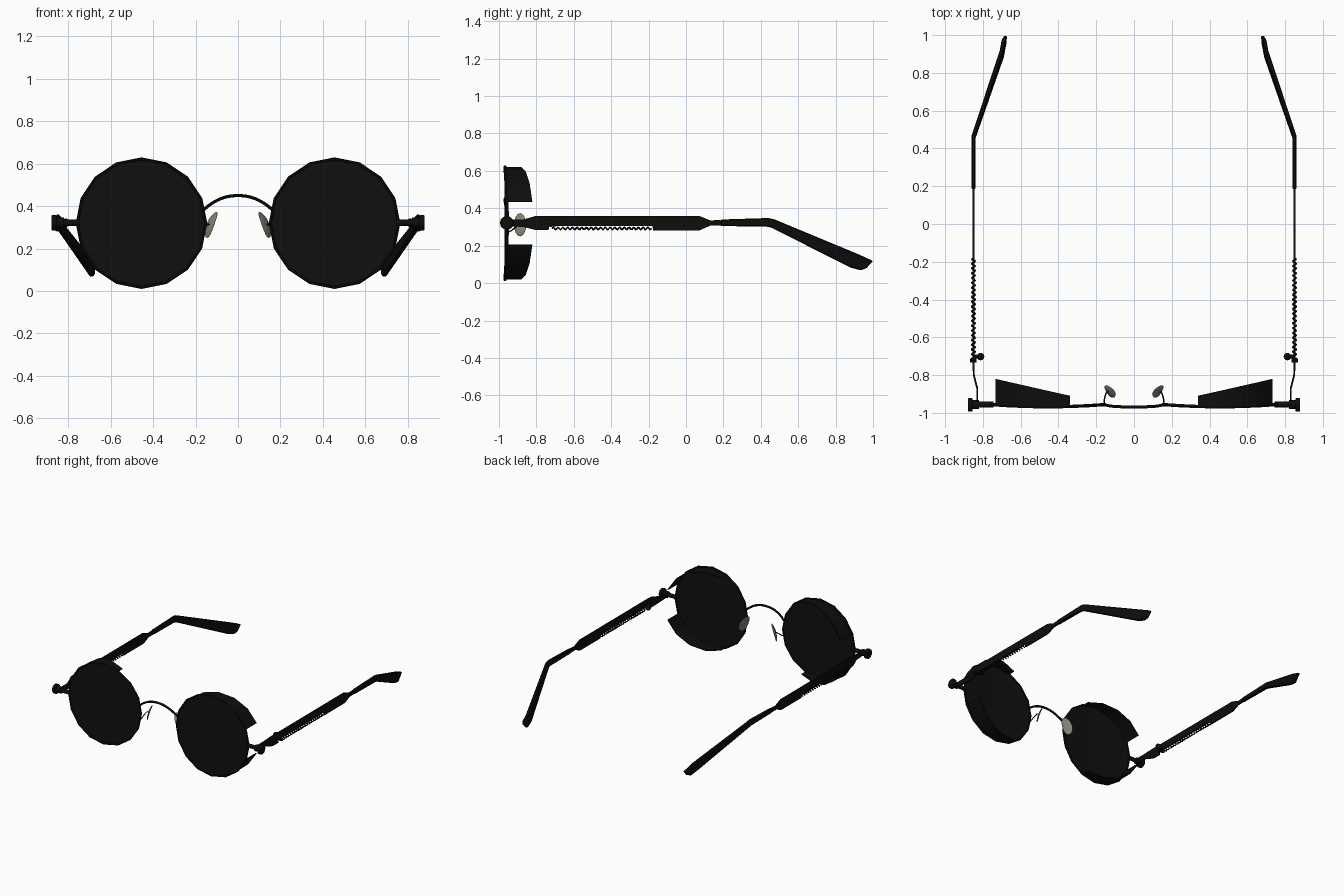
import bpy, bmesh, math
from mathutils import Vector, Matrix

cube = bpy.data.objects.get("Cube")
if cube:
    bpy.data.objects.remove(cube, do_unlink=True)


def material(name, color, rough):
    m = bpy.data.materials.new(name)
    m.use_nodes = True
    m.diffuse_color = (*color, 1)
    node = m.node_tree.nodes["Principled BSDF"]
    node.inputs["Base Color"].default_value = (*color, 1)
    node.inputs["Roughness"].default_value = rough
    return m


BLACK = material("black metal", (0.004, 0.004, 0.004), 0.5)
LENS = material("black lens", (0.005, 0.005, 0.005), 0.5)
PAD = material("clear grey silicone", (0.23, 0.225, 0.18), 0.5)

CX, CZ, R, SIDES = 0.455, 0.32, 0.31, 16


def finish(name, bm, mat, mirror=True, bevel=0, angle=35):
    """Turn a bmesh into an object, optionally mirrored to the other side."""
    bmesh.ops.recalc_face_normals(bm, faces=bm.faces[:])
    me = bpy.data.meshes.new(name)
    bm.to_mesh(me)
    bm.free()
    me.materials.append(mat)
    ob = bpy.data.objects.new(name, me)
    bpy.context.collection.objects.link(ob)
    bpy.ops.object.select_all(action='DESELECT')
    ob.select_set(True)
    bpy.context.view_layer.objects.active = ob
    bpy.ops.object.shade_smooth_by_angle(angle=math.radians(angle))
    if bevel:
        b = ob.modifiers.new("Bevel", 'BEVEL')
        b.width, b.segments = bevel, 1
    if mirror:
        ob.modifiers.new("Mirror", 'MIRROR')
    return ob


def loft(rings, loop=False):
    """Skin a list of equal-length closed rings."""
    bm = bmesh.new()
    vs = [[bm.verts.new(p) for p in r] for r in rings]
    n = len(vs[0])
    pairs = list(zip(vs, vs[1:])) + ([(vs[-1], vs[0])] if loop else [])
    for a, b in pairs:
        for i in range(n):
            j = (i + 1) % n
            bm.faces.new((a[i], a[j], b[j], b[i]))
    if not loop:
        bm.faces.new(vs[0])
        bm.faces.new(vs[-1])
    return bm


def tube(name, points, radius, mirror=True, res=1):
    """Round wire through the points."""
    cu = bpy.data.curves.new(name + " path", 'CURVE')
    cu.dimensions, cu.bevel_depth, cu.bevel_resolution = '3D', radius, res
    cu.use_fill_caps = True
    sp = cu.splines.new('POLY')
    sp.points.add(len(points) - 1)
    for p, co in zip(sp.points, points):
        p.co = (*co, 1)
    tmp = bpy.data.objects.new(name + " path", cu)
    me = bpy.data.meshes.new_from_object(tmp)
    bm = bmesh.new()
    bm.from_mesh(me)
    bpy.data.objects.remove(tmp)
    bpy.data.curves.remove(cu)
    bpy.data.meshes.remove(me)
    return finish(name, bm, BLACK, mirror, angle=60)


def cylinder(name, center, axis, radius, depth, sides=12, bevel=0):
    bm = bmesh.new()
    rot = Vector((0, 0, 1)).rotation_difference(Vector(axis)).to_matrix().to_4x4()
    bmesh.ops.create_cone(bm, cap_ends=True, segments=sides, radius1=radius,
                          radius2=radius, depth=depth,
                          matrix=Matrix.Translation(center) @ rot)
    return finish(name, bm, BLACK, bevel=bevel)


def front_y(x):
    """Gentle sideways bow of the lens plane."""
    return -0.955 - 0.013 * (1 - ((x - CX) / R) ** 2)


def around(r, step, dy=0.0):
    a = math.tau * step / SIDES
    x = CX + r * math.cos(a)
    return Vector((x, front_y(x) + dy, CZ + r * math.sin(a)))


# Lenses: bowed discs with a little thickness
rings = [[around(r, i, dy) for i in range(SIDES)]
         for r, dy in ((0.1, -0.003), (0.2, -0.003), (0.302, -0.003),
                       (0.302, 0.004), (0.2, 0.004), (0.1, 0.004))]
finish("lenses", loft(rings), LENS)

# Rims: wire loops round the lenses
rings = []
for i in range(SIDES):
    rings.append([around(R - 0.007 + 0.007 * math.cos(t), i, 0.01 * math.sin(t))
                  for t in (math.tau * k / 6 for k in range(6))])
finish("rims", loft(rings, loop=True), BLACK)

# Side shields: upper and lower arcs, deeper towards the temples
for name, sign in (("upper_shields", 1), ("lower_shields", -1)):
    rings = []
    for step in range(1, 6):
        inner, outer = around(0.295, sign * step), around(0.302, sign * step)
        back = -0.91 + 0.09 * (outer.x - 0.335) / 0.405
        rings.append([inner, outer, (outer.x, back, outer.z), (inner.x, back, inner.z)])
    finish(name, loft(rings), BLACK)

# Bridge: arched wire between the rims
arch = []
for i in range(17):
    t = -1 + i / 8
    arch.append((0.16 * t, -0.968 + 0.012 * t ** 4, 0.45 - 0.065 * abs(t) ** 2.2))
tube("bridge", arch, 0.008, mirror=False)

# Nose pads on curled wire arms
bm = bmesh.new()
bmesh.ops.create_uvsphere(bm, u_segments=14, v_segments=8, radius=1)
for v in bm.verts:
    x, y, z = v.co
    v.co = (0.123 + 0.007 * x - 0.022 * z + 0.008 * (1 - z * z) + 0.018 * y,
            -0.887 + 0.033 * y, 0.312 + 0.062 * z)
finish("nose_pads", bm, PAD, angle=60)
tube("pad_arms", [(0.158, -0.955, 0.27), (0.158, -0.935, 0.28), (0.153, -0.91, 0.30),
                  (0.145, -0.89, 0.315), (0.13, -0.887, 0.312)], 0.004)

# Hinges: rod from the rim to a round end cap
cylinder("hinge_rods", (0.80, -0.956, 0.322), (1, 0, 0), 0.015, 0.11)
cylinder("hinge_collars", (0.838, -0.956, 0.322), (1, 0, 0), 0.024, 0.035)
cylinder("hinge_caps", (0.867, -0.958, 0.322), (1, 0, 0), 0.037, 0.026, bevel=0.005)

# Temples: strap, slotted plate, thin neck and bent ear piece
# each section: x, bottom y, bottom z, top y, top z, half thickness
sections = [
    (0.83, -0.955, 0.305, -0.955, 0.34, 0.005),
    (0.83, -0.87, 0.30, -0.87, 0.34, 0.005),
    (0.848, -0.80, 0.283, -0.80, 0.36, 0.005),
    (0.85, -0.735, 0.283, -0.735, 0.36, 0.005),
    (0.85, -0.73, 0.305, -0.73, 0.36, 0.005),
    (0.85, -0.18, 0.305, -0.18, 0.36, 0.005),
    (0.85, -0.175, 0.281, -0.175, 0.36, 0.005),
    (0.85, 0.07, 0.281, 0.07, 0.36, 0.005),
    (0.85, 0.13, 0.307, 0.13, 0.335, 0.005),
    (0.85, 0.185, 0.307, 0.185, 0.338, 0.005),
]
ear = [
    (0.85, 0.185, 0.305, 0.185, 0.34, 0.011),
    (0.85, 0.43, 0.302, 0.44, 0.348, 0.011),
    (0.849, 0.455, 0.297, 0.47, 0.342, 0.011),
    (0.70, 0.88, 0.083, 0.92, 0.155, 0.011),
    (0.69, 0.935, 0.068, 0.975, 0.13, 0.011),
    (0.68, 0.965, 0.08, 1.0, 0.118, 0.008),
]
for name, secs, bev in (("temple_plates", sections, 0), ("ear_pieces", ear, 0.005)):
    rings = [[(x - w, yb, zb), (x + w, yb, zb), (x + w, yt, zt), (x - w, yt, zt)]
             for x, yb, zb, yt, zt, w in secs]
    finish(name, loft(rings), BLACK, bevel=bev)

# Coil springs in the temple slots
TURNS, STEPS = 21, 10
coil = []
for i in range(TURNS * STEPS + 1):
    a = math.tau * i / STEPS
    coil.append((0.85 + 0.009 * math.cos(a), -0.715 + 0.53 * i / (TURNS * STEPS),
                 0.292 + 0.006 * math.sin(a)))
tube("temple_springs", coil, 0.005, res=0)

# Small knobs inside the temples, with stems
cylinder("knob_stems", (0.835, -0.702, 0.322), (1, 0, 0), 0.011, 0.04)
bm = bmesh.new()
bmesh.ops.create_uvsphere(bm, u_segments=12, v_segments=8, radius=0.02,
                          matrix=Matrix.Translation((0.812, -0.702, 0.322)))
finish("knobs", bm, BLACK, angle=60)
cylinder("spring_anchors", (0.85, -0.722, 0.31), (1, 0, 0), 0.011, 0.034, sides=8)
